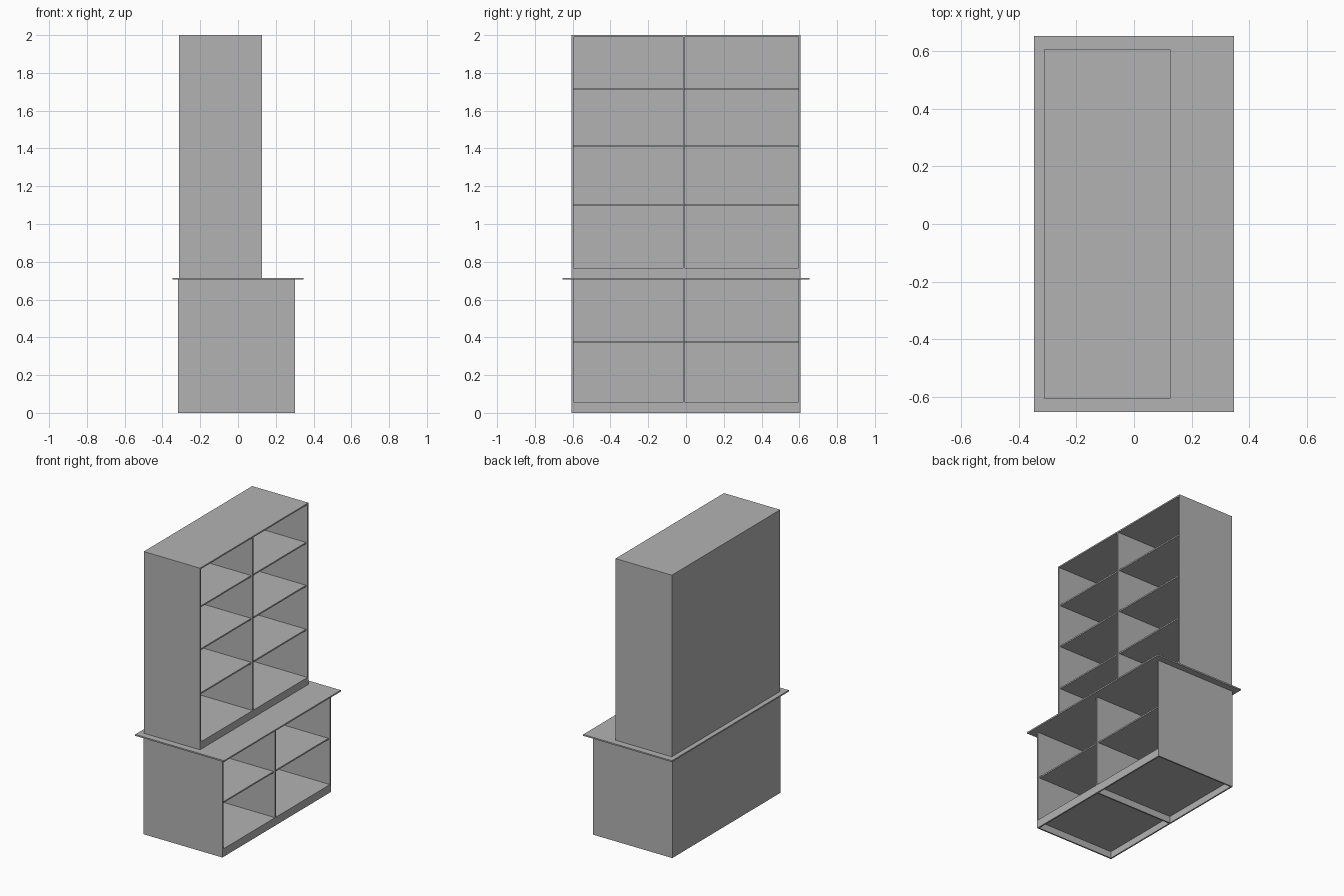
import bpy

if "Cube" in bpy.data.objects:
    bpy.data.objects.remove(bpy.data.objects["Cube"])

# One painted-board colour
grey = bpy.data.materials.new("plain_grey")
grey.use_nodes = True
grey.diffuse_color = (0.45, 0.45, 0.45, 1)
grey.node_tree.nodes["Principled BSDF"].inputs["Base Color"].default_value = (0.45, 0.45, 0.45, 1)

T = 0.01            # board thickness
HALF = 0.606        # half width of both carcasses
DIVIDER = -0.012    # centre of the divider
RECESS = 0.012      # shelves sit back from the open side


def board(name, x, y, z):
    """Box spanning the given (low, high) ranges."""
    bpy.ops.mesh.primitive_cube_add(size=1, location=[sum(r) / 2 for r in (x, y, z)])
    ob = bpy.context.object
    ob.name = name
    ob.scale = [r[1] - r[0] for r in (x, y, z)]
    bpy.ops.object.transform_apply(location=False, rotation=False, scale=True)
    ob.data.materials.append(grey)


def carcass(name, back, front, low, high, shelves, plinth):
    """Open cabinet with sides, back, divider, plinth and shelves."""
    inner = (-HALF + T, HALF - T)
    bays = ((inner[0], DIVIDER - T / 2), (DIVIDER + T / 2, inner[1]))
    for side, y in (("right", -HALF), ("left", HALF - T)):
        board(f"{name}_{side}_side", (back, front), (y, y + T), (low, high))
    board(f"{name}_back", (back, back + T), inner, (low, high))
    board(f"{name}_divider", (back + T, front - T), (bays[0][1], bays[1][0]), (low, high))
    board(f"{name}_divider_edge", (front - T, front), (bays[0][1], bays[1][0]),
          (low + plinth, high))
    board(f"{name}_plinth", (front - T, front), inner, (low, low + plinth))
    for i, z in enumerate(shelves):
        edge = front - (T if i == 0 else RECESS)
        for bay, y in zip(("right", "left"), bays):
            board(f"{name}_shelf_{i + 1}_{bay}", (back + T, edge), y, (z - T, z))


# Lower cabinet, worktop and upper bookcase
carcass("lower", -0.317, 0.302, 0, 0.705, (0.057, 0.381), 0.057)
board("worktop", (-0.347, 0.347), (-0.653, 0.653), (0.705, 0.715))
carcass("upper", -0.313, 0.127, 0.715, 1.99, (0.768, 1.106, 1.417, 1.72), 0.053)
board("upper_top", (-0.313, 0.127), (-HALF, HALF), (1.99, 2.0))
